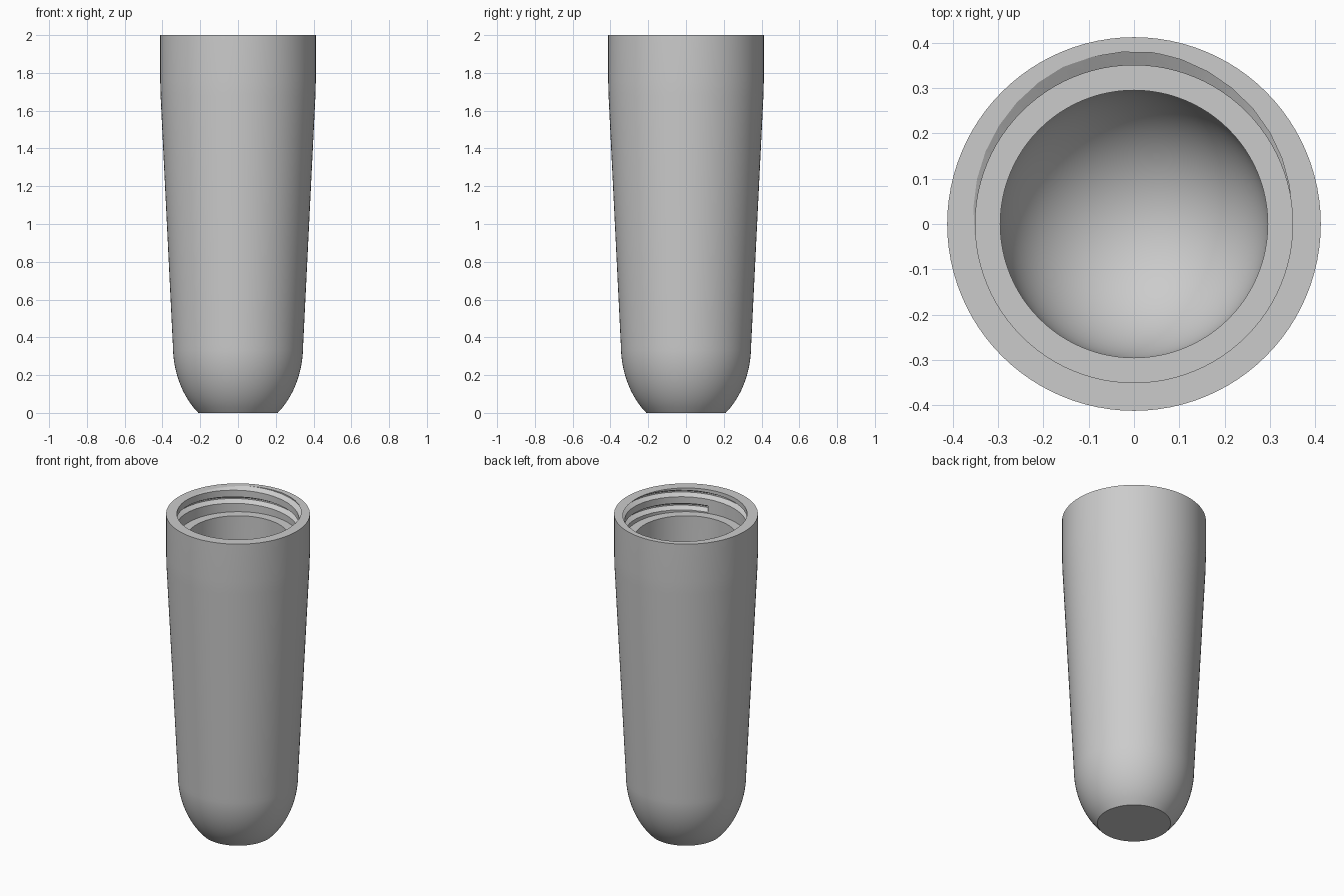
import bpy, bmesh
from math import sin, cos, pi, radians, sqrt

cube = bpy.data.objects.get("Cube")
if cube:
    bpy.data.objects.remove(cube, do_unlink=True)

grey = bpy.data.materials.new("plain_grey")
grey.use_nodes = True
colour = (0.6, 0.6, 0.6, 1)
grey.diffuse_color = colour
grey.node_tree.nodes["Principled BSDF"].inputs["Base Color"].default_value = colour

SIDES = 96
BORE = 0.295       # main cavity radius
MOUTH = 0.35       # threaded mouth radius
LEDGE = 1.85       # height of the step below the mouth
SHOULDER = 0.36    # height where the rounded base begins


def make_object(name, bm):
    bmesh.ops.recalc_face_normals(bm, faces=bm.faces)
    mesh = bpy.data.meshes.new(name)
    bm.to_mesh(mesh)
    bm.free()
    obj = bpy.data.objects.new(name, mesh)
    bpy.context.collection.objects.link(obj)
    obj.data.materials.append(grey)
    return obj


def lathe(name, profile):
    """Revolve (radius, height) points; both ends lie on the axis."""
    bm = bmesh.new()
    rings = []
    for r, z in profile:
        if r < 1e-5:
            rings.append([bm.verts.new((0, 0, z))] * SIDES)
        else:
            rings.append([bm.verts.new((r * cos(2 * pi * i / SIDES), r * sin(2 * pi * i / SIDES), z))
                          for i in range(SIDES)])
    for a, b in zip(rings, rings[1:]):
        for i in range(SIDES):
            j = (i + 1) % SIDES
            bm.faces.new(list(dict.fromkeys((a[i], a[j], b[j], b[i]))))
    return make_object(name, bm)


def helix(name, section, start, end, pitch, top_angle):
    """Sweep a (radius, height) section along a rising screw path."""
    bm = bmesh.new()
    steps = int((end - start) / 10)
    rings = []
    for s in range(steps + 1):
        deg = start + (end - start) * s / steps
        lift = 2 + pitch * (deg - top_angle) / 360
        a = radians(deg)
        rings.append([bm.verts.new((r * cos(a), r * sin(a), z + lift)) for r, z in section])
    n = len(section)
    for a, b in zip(rings, rings[1:]):
        for i in range(n):
            j = (i + 1) % n
            bm.faces.new((a[i], a[j], b[j], b[i]))
    bm.faces.new(rings[0])
    bm.faces.new(rings[-1])
    return make_object(name, bm)


# Outer wall: flat foot, rounded base, tapered body, straight collar
base_depth = SHOULDER / sqrt(1 - (0.21 / 0.345) ** 2)
outer = [(0, 0)]
for k in range(13):
    z = SHOULDER * k / 12
    outer.append((0.345 * sqrt(1 - ((SHOULDER - z) / base_depth) ** 2), z))
outer += [(0.41, 1.68), (0.412, 1.76), (0.412, 2)]

# Inner wall: threaded mouth, ledge, straight bore, round floor
inner = [(MOUTH, 2), (MOUTH, LEDGE), (BORE, LEDGE)]
inner += [(BORE * cos(k * pi / 32), SHOULDER - BORE * sin(k * pi / 32)) for k in range(17)]
body = lathe("hollow_body", outer + inner)

# Screw thread groove cut into the mouth
groove = [(0.33, -0.021), (MOUTH, -0.021), (0.38, -0.004),
          (0.38, 0.004), (MOUTH, 0.021), (0.33, 0.021)]
cutter = helix("thread_cutter", groove, -436, 184, 0.083, 98)
cutter.hide_render = True

cut = body.modifiers.new("thread", "BOOLEAN")
cut.operation = "DIFFERENCE"
cut.solver = "EXACT"
cut.object = cutter

bpy.ops.object.select_all(action="DESELECT")
body.select_set(True)
bpy.context.view_layer.objects.active = body
bpy.ops.object.modifier_apply(modifier="thread")
bpy.data.objects.remove(cutter, do_unlink=True)
bpy.ops.object.shade_smooth_by_angle(angle=radians(25))
